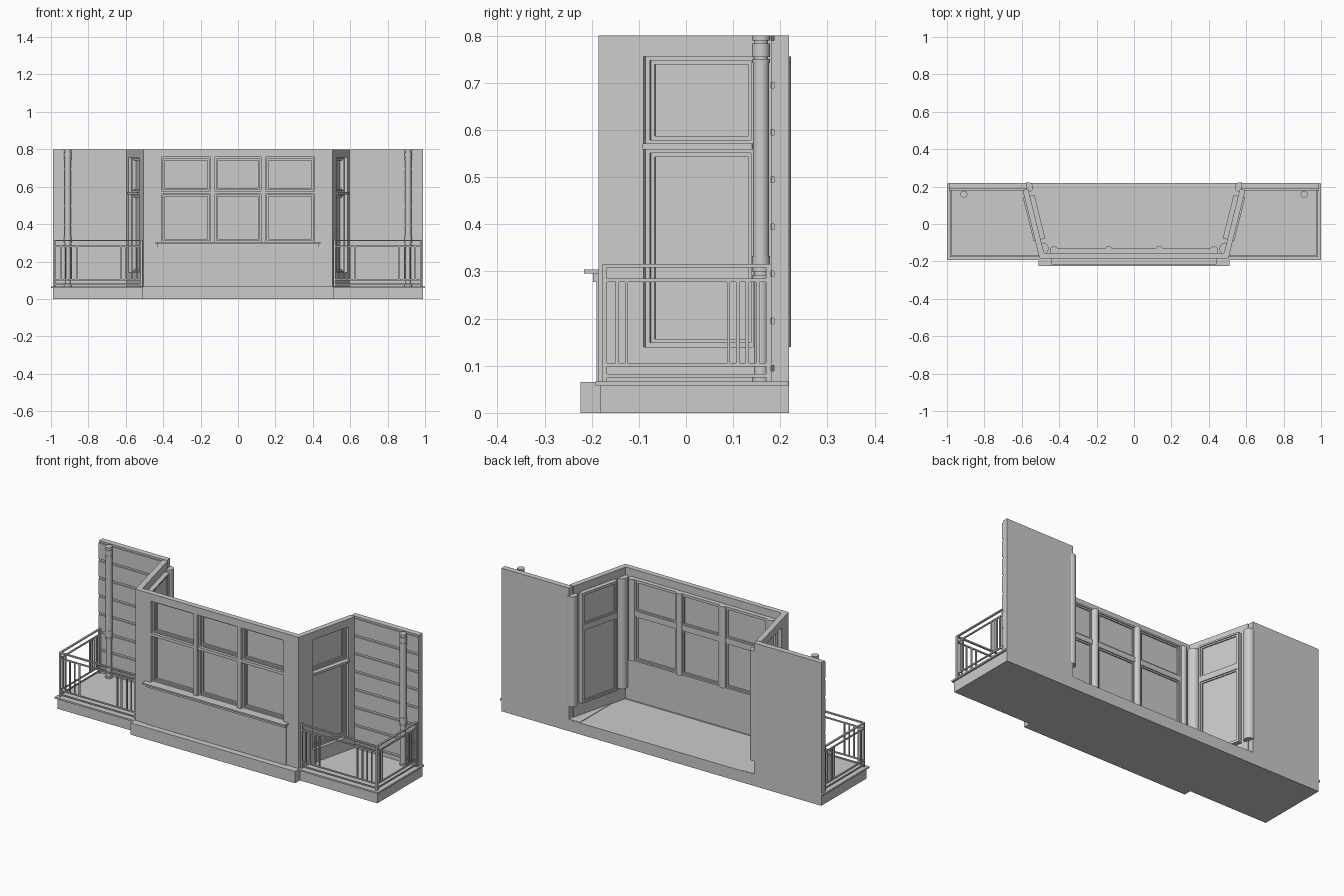
import bpy, bmesh, math
from mathutils import Matrix, Vector

if "Cube" in bpy.data.objects:
    bpy.data.objects.remove(bpy.data.objects["Cube"])

grey = bpy.data.materials.new("plain_grey")
grey.diffuse_color = (0.6, 0.6, 0.6, 1)
grey.use_nodes = True
grey.node_tree.nodes["Principled BSDF"].inputs["Base Color"].default_value = grey.diffuse_color
I = Matrix.Identity(4)


def finish(name, bm, mirror=False, smooth=False):
    bmesh.ops.recalc_face_normals(bm, faces=bm.faces)
    me = bpy.data.meshes.new(name)
    bm.to_mesh(me)
    bm.free()
    me.materials.append(grey)
    ob = bpy.data.objects.new(name, me)
    bpy.context.collection.objects.link(ob)
    if mirror:
        m = ob.modifiers.new("mirror", 'MIRROR')
        m.use_mirror_merge = False
    if smooth:
        bpy.ops.object.select_all(action='DESELECT')
        ob.select_set(True)
        bpy.context.view_layer.objects.active = ob
        bpy.ops.object.shade_smooth_by_angle(angle=math.radians(40))
    return ob


def box(bm, x0, x1, y0, y1, z0, z1, M=I):
    c = Vector(((x0 + x1) / 2, (y0 + y1) / 2, (z0 + z1) / 2))
    S = Matrix.Diagonal((x1 - x0, y1 - y0, z1 - z0, 1))
    bmesh.ops.create_cube(bm, size=1, matrix=M @ Matrix.Translation(c) @ S)


def boxes(name, dims, M=I, mirror=False):
    bm = bmesh.new()
    for d in dims:
        box(bm, *d, M=M)
    return finish(name, bm, mirror)


def cyl(bm, x, y, z0, z1, r, n=24):
    bmesh.ops.create_cone(bm, cap_ends=True, segments=n, radius1=r, radius2=r, depth=z1 - z0,
                          matrix=Matrix.Translation((x, y, (z0 + z1) / 2)))


def ring(bm, u0, u1, z0, z1, w, v0, v1, M):
    # rectangular picture-frame of four bars
    box(bm, u0, u0 + w, v0, v1, z0, z1, M)
    box(bm, u1 - w, u1, v0, v1, z0, z1, M)
    box(bm, u0 + w, u1 - w, v0, v1, z0, z0 + w, M)
    box(bm, u0 + w, u1 - w, v0, v1, z1 - w, z1, M)


def sash(bm, u0, u1, z0, z1, M):
    # stepped frame with a pane
    ring(bm, u0, u1, z0, z1, 0.009, 0.018, 0.055, M)
    ring(bm, u0 + 0.009, u1 - 0.009, z0 + 0.009, z1 - 0.009, 0.008, 0.027, 0.05, M)
    box(bm, u0 + 0.015, u1 - 0.015, 0.036, 0.044, z0 + 0.015, z1 - 0.015, M)


# local wall frames: u along the wall, v inwards
FRONT = Matrix.Translation((0, -0.185, 0))
SIDE = Matrix.Translation((0.505, -0.185, 0)) @ Matrix.Rotation(math.atan2(0.365, 0.09), 4, 'Z')
T = 0.03

# floor slabs and lip
boxes("floor_slab", [(-0.99, 0.99, -0.182, 0.218, 0, 0.064)])
boxes("bay_base", [(-0.51, 0.51, -0.224, -0.15, 0, 0.066)])
boxes("balcony_lip", [(0.505, 1.0, -0.192, 0.217, 0.058, 0.067)], mirror=True)

# bay front wall with three openings
boxes("bay_front_wall", [
    (-0.505, 0.505, 0, T, 0.05, 0.302), (-0.505, 0.505, 0, T, 0.758, 0.8),
    (-0.505, -0.41, 0, T, 0.302, 0.758), (0.41, 0.505, 0, T, 0.302, 0.758),
    (-0.147, -0.123, 0, T, 0.302, 0.758), (0.123, 0.147, 0, T, 0.302, 0.758)], FRONT)
bm = bmesh.new()
for a, b in ((-0.41, -0.147), (-0.123, 0.123), (0.147, 0.41)):
    sash(bm, a, b, 0.302, 0.565, FRONT)
    sash(bm, a, b, 0.575, 0.758, FRONT)
    box(bm, a, b, 0.002, 0.055, 0.562, 0.578, FRONT)
finish("bay_windows", bm)

# apron panel and stepped sill
boxes("apron_panel", [(-0.43, 0.43, -0.19, -0.18, 0.06, 0.28)])
boxes("window_sill", [(-0.432, 0.432, -0.197, -0.18, 0.277, 0.297),
                      (-0.442, 0.442, -0.216, -0.16, 0.296, 0.304)])

# slanted bay walls with glazed doors
L, A, B = 0.376, 0.098, 0.337
boxes("slanted_wall", [(0, L, 0, T, 0.05, 0.14), (0, L, 0, T, 0.756, 0.8),
                       (0, A, 0, T, 0.14, 0.756), (B, L, 0, T, 0.14, 0.756)], SIDE, True)
bm = bmesh.new()
sash(bm, A, B, 0.14, 0.56, SIDE)
sash(bm, A, B, 0.57, 0.756, SIDE)
box(bm, A, B, -0.008, 0.055, 0.558, 0.571, SIDE)
finish("balcony_door", bm, True)

# round posts inside the bay
bm = bmesh.new()
cyl(bm, 0.135, -0.138, 0.302, 0.758, 0.02)
cyl(bm, 0.428, -0.142, 0.302, 0.758, 0.022)
cyl(bm, 0.487, -0.13, 0.14, 0.756, 0.03)
cyl(bm, 0.567, 0.196, 0.14, 0.756, 0.027)
finish("inner_posts", bm, True, True)

# outer walls with horizontal siding grooves
prof = [(0.218, 0.05), (0.18, 0.05)]
for k in range(1, 8):
    z = 0.1 * k - 0.005
    prof += [(0.18, z - 0.006), (0.187, z - 0.006), (0.187, z + 0.006), (0.18, z + 0.006)]
prof += [(0.18, 0.79), (0.187, 0.79), (0.187, 0.8), (0.218, 0.8)]
bm = bmesh.new()
f = bm.faces.new([bm.verts.new((0.572, y, z)) for y, z in prof])
r = bmesh.ops.extrude_face_region(bm, geom=[f])
bmesh.ops.translate(bm, vec=(0.418, 0, 0), verts=[v for v in r["geom"] if isinstance(v, bmesh.types.BMVert)])
finish("siding_wall", bm, True)

# drain pipes with collars
bm = bmesh.new()
for z0, z1, rad in ((0.06, 0.8, 0.015), (0.32, 0.75, 0.017), (0.285, 0.292, 0.019), (0.3, 0.333, 0.019),
                    (0.742, 0.75, 0.019), (0.755, 0.783, 0.019), (0.79, 0.8, 0.019), (0.065, 0.075, 0.019)):
    cyl(bm, 0.91, 0.159, z0, z1, rad)
finish("drain_pipe", bm, True, True)

# balcony railing
X, Y, h = 0.98, -0.172, 0.0035
bm = bmesh.new()
for z, w in ((0.312, 0.005), (0.281, h), (0.102, h), (0.079, 0.0025)):
    box(bm, 0.51, X + w, Y - w, Y + w, z - h, z + h)
    box(bm, X - w, X + w, Y, 0.182, z - h, z + h)
for x, y in ((X, Y), (0.515, Y), (X, 0.175)):
    box(bm, x - 0.005, x + 0.005, y - 0.005, y + 0.005, 0.06, 0.312)
for x in (0.54, 0.567, 0.6, 0.625, 0.86, 0.89, 0.92, 0.948):
    box(bm, x - h, x + h, Y - h, Y + h, 0.102, 0.281)
for y in (-0.146, -0.126, 0.09, 0.11, 0.13, 0.152):
    box(bm, X - h, X + h, y - h, y + h, 0.102, 0.281)
finish("balcony_railing", bm, True)
